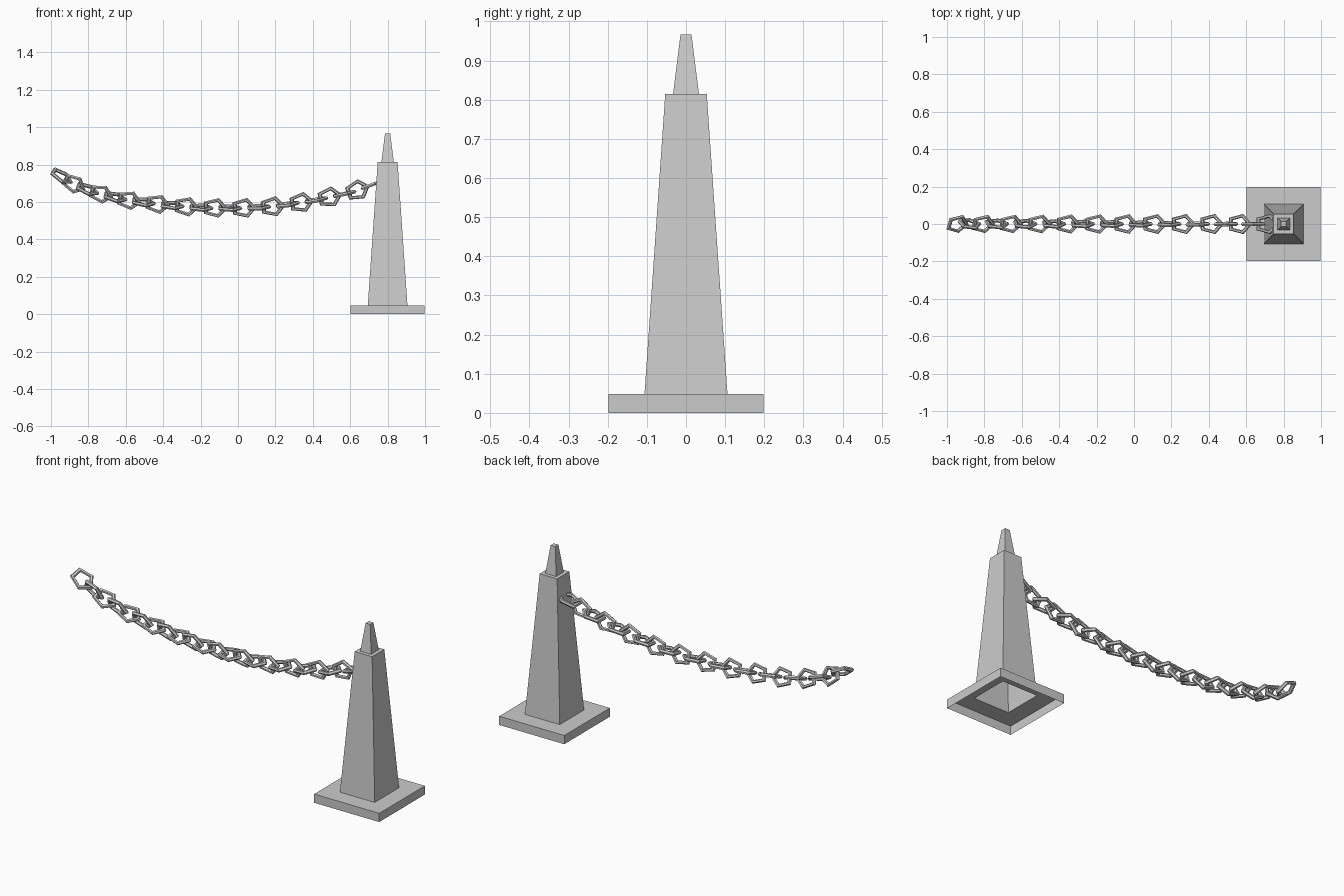
import bpy, bmesh, math
from mathutils import Vector, Matrix

if "Cube" in bpy.data.objects:
    bpy.data.objects.remove(bpy.data.objects["Cube"])

POST_X = 0.8


def make_object(name, bm):
    me = bpy.data.meshes.new(name)
    bm.to_mesh(me)
    bm.free()
    ob = bpy.data.objects.new(name, me)
    bpy.context.collection.objects.link(ob)
    return ob


def square_shell(name, profile):
    """Stack square rings (half width, height), open below, capped on top."""
    bm = bmesh.new()
    rings = []
    for h, z in profile:
        rings.append([bm.verts.new((POST_X + sx * h, sy * h, z))
                      for sx, sy in ((-1, -1), (1, -1), (1, 1), (-1, 1))])
    for a, b in zip(rings, rings[1:]):
        for i in range(4):
            j = (i + 1) % 4
            bm.faces.new((a[i], a[j], b[j], b[i]))
    bm.faces.new(rings[-1])
    return make_object(name, bm)


# hollow post: base plate, tapered body, narrow tip
square_shell("post", [(0.198, 0), (0.198, 0.048), (0.106, 0.048),
                      (0.053, 0.815), (0.033, 0.815), (0.014, 0.967)])

# sagging chain path (x, z)
PATH = [(-0.945, 0.738), (-0.87, 0.692), (-0.76, 0.650), (-0.6, 0.612),
        (-0.4, 0.585), (-0.2, 0.570), (0.0, 0.567), (0.2, 0.577),
        (0.4, 0.607), (0.6, 0.650), (0.71, 0.690)]
pts = [Vector((x, 0, z)) for x, z in PATH]
lengths = [0.0]
for a, b in zip(pts, pts[1:]):
    lengths.append(lengths[-1] + (b - a).length)


def point_at(s):
    """Point on the path, extended straight past both ends."""
    k = 0
    while k < len(pts) - 2 and s > lengths[k + 1]:
        k += 1
    t = (s - lengths[k]) / (lengths[k + 1] - lengths[k])
    return pts[k] + (pts[k + 1] - pts[k]) * t


def add_link(bm, matrix, radius=0.063, bar=0.0105, sides=5, bar_sides=6):
    """Five-sided ring lying in the local XY plane with a corner on +X."""
    grid = []
    for i in range(sides):
        u = math.tau * i / sides
        ring = []
        for j in range(bar_sides):
            v = math.tau * j / bar_sides
            r = radius - bar + bar * math.cos(v) * 1.15
            ring.append(bm.verts.new(matrix @ Vector(
                (r * math.cos(u) * 1.1, r * math.sin(u) * 0.88, bar * math.sin(v)))))
        grid.append(ring)
    for i in range(sides):
        for j in range(bar_sides):
            a, b = grid[i], grid[(i + 1) % sides]
            k = (j + 1) % bar_sides
            bm.faces.new((a[j], b[j], b[k], a[k]))


# chain: alternate links turn a quarter, with a slow twist to the free end
COUNT = 23
bm = bmesh.new()
for n in range(COUNT):
    f = n / (COUNT - 1)
    s = f * lengths[-1]
    tangent = (point_at(s + 0.04) - point_at(s - 0.04)).normalized()
    up = Vector((-tangent.z, 0, tangent.x))
    angle = math.radians(30 * (1 - f) + 90 * (n % 2))
    normal = up * math.cos(angle) + Vector((0, -1, 0)) * math.sin(angle)
    side = normal.cross(tangent)
    m = Matrix((tangent, side, normal)).transposed().to_4x4()
    m.translation = point_at(s)
    add_link(bm, m)
make_object("chain", bm)
